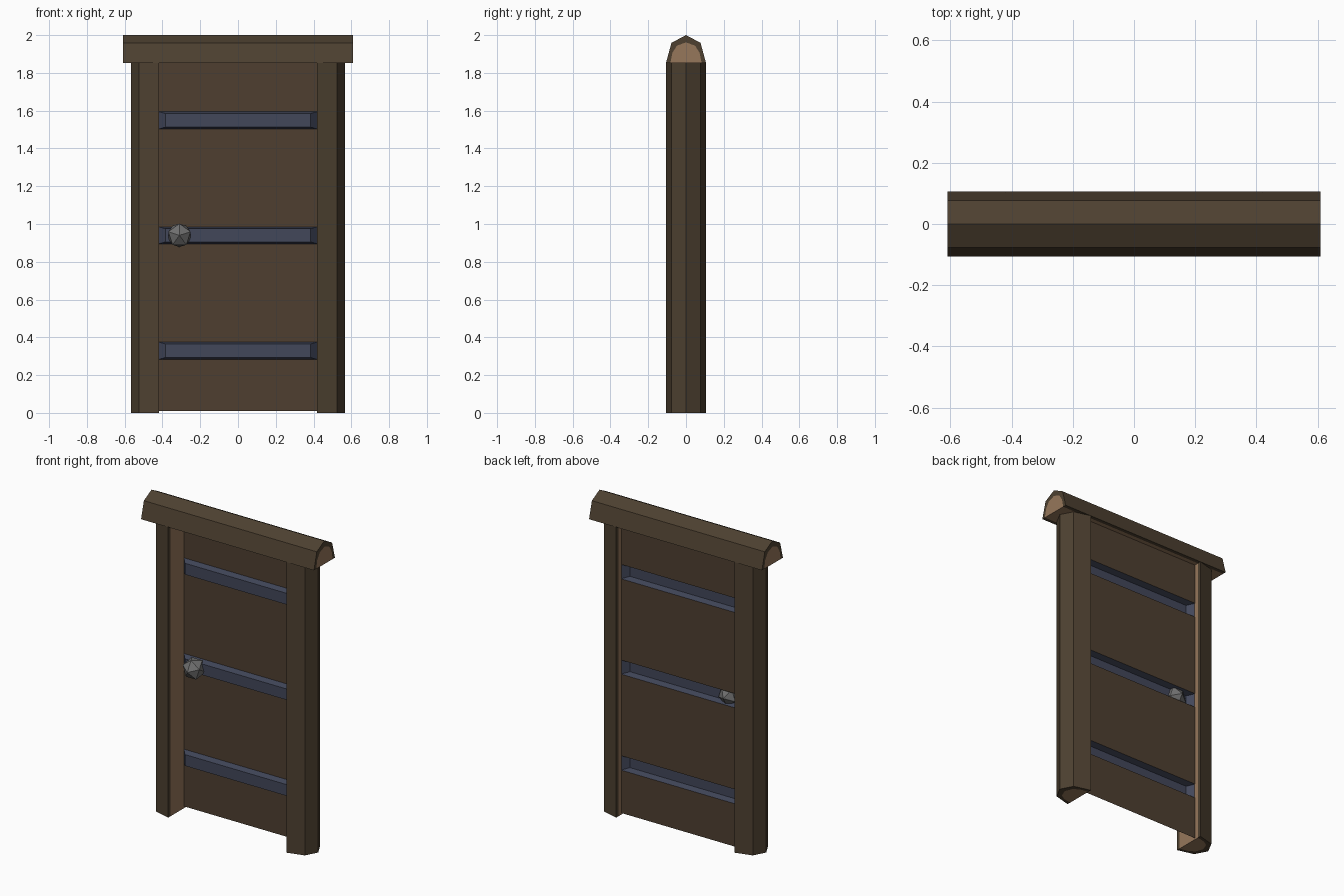
import bpy, bmesh, math
from mathutils import Vector

if "Cube" in bpy.data.objects:
    bpy.data.objects.remove(bpy.data.objects["Cube"])


def lin(c):
    c /= 255
    return c / 12.92 if c <= 0.04045 else ((c + 0.055) / 1.055) ** 2.4


def material(name, r, g, b):
    m = bpy.data.materials.new(name)
    m.diffuse_color = (lin(r), lin(g), lin(b), 1)
    m.use_nodes = True
    m.node_tree.nodes["Principled BSDF"].inputs["Base Color"].default_value = m.diffuse_color
    return m


BARK = material("dark bark", 77, 64, 48)
WOOD = material("pale cut wood", 150, 119, 91)
DOOR = material("brown door wood", 78, 63, 48)
BLUE = material("blue grey metal", 66, 71, 90)
GREY = material("grey knob", 112, 112, 112)


def finish(name, bm, mats, recalc=True):
    if recalc:
        bmesh.ops.recalc_face_normals(bm, faces=bm.faces)
    me = bpy.data.meshes.new(name)
    bm.to_mesh(me)
    bm.free()
    for m in mats:
        me.materials.append(m)
    ob = bpy.data.objects.new(name, me)
    bpy.context.collection.objects.link(ob)
    return ob


# Half-log profile: (across, out from the flat side); core is the pale wood
OUTER = [(-0.106, 0), (-0.077, 0.107), (0, 0.148), (0.077, 0.107), (0.106, 0)]
CORE = [(0.083, 0), (0.072, 0.055), (0.048, 0.092), (0, 0.11),
        (-0.048, 0.092), (-0.072, 0.055), (-0.083, 0)]


def half_log(name, place, start, end):
    """Split log: bark rim around a pale core on the ends and flat side."""
    bm = bmesh.new()
    rings = [[bm.verts.new(place(a, h, t)) for a, h in OUTER + CORE] for t in (start, end)]
    n, k = len(OUTER), len(OUTER + CORE)
    for r in rings:
        bm.faces.new(r)                        # bark rim
        bm.faces.new(r[n:]).material_index = 1  # pale core
    r, s = rings
    sides = [(i, i + 1) for i in range(n)] + [(k - 1, 0)]
    for i, j in sides:
        bm.faces.new((r[i], r[j], s[j], s[i]))
    bm.faces.new((r[n], r[k - 1], s[k - 1], s[n])).material_index = 1
    return finish(name, bm, [BARK, WOOD])


# Posts and lintel
half_log("left_post", lambda a, h, t: (-0.418 - h, a, t), 0, 1.855)
half_log("right_post", lambda a, h, t: (0.418 + h, a, t), 0, 1.855)
half_log("lintel", lambda a, h, t: (t, a, 1.852 + h), -0.61, 0.61)

# Door sheet with bands pushed forward, hollow at the back
W, Y, YB = 0.42, 0.055, 0.015
BANDS = [(0.283, 0.375), (0.895, 0.985), (1.503, 1.595)]


def rect(x, y, z0, z1):
    return [Vector(p) for p in ((-x, y, z0), (x, y, z0), (x, y, z1), (-x, y, z1))]


bm = bmesh.new()
levels = [0.01] + [z for b in BANDS for z in b] + [1.855]
for z0, z1 in zip(levels[::2], levels[1::2]):
    bm.faces.new([bm.verts.new(p) for p in rect(W, Y, z0, z1)])
finish("door_panel", bm, [DOOR], False)

for i, (z0, z1) in enumerate(BANDS):
    bm = bmesh.new()
    back = [bm.verts.new(p) for p in rect(W, Y, z0, z1)]
    front = [bm.verts.new(p) for p in rect(0.385, YB, z0 + 0.01, z1 - 0.01)]
    bm.faces.new(front)
    for a in range(4):
        b = (a + 1) % 4
        bm.faces.new((back[a], back[b], front[b], front[a]))
    finish(f"door_band_{i + 1}", bm, [BLUE], False)

# Knob: a faceted ball with one point facing forward
bpy.ops.mesh.primitive_ico_sphere_add(subdivisions=1, radius=0.069,
                                      location=(-0.31, 0, 0.94),
                                      rotation=(math.radians(90), 0, 0))
knob = bpy.context.object
knob.name = "door_knob"
knob.rotation_euler.rotate_axis("Z", math.radians(90))
knob.data.materials.append(GREY)
